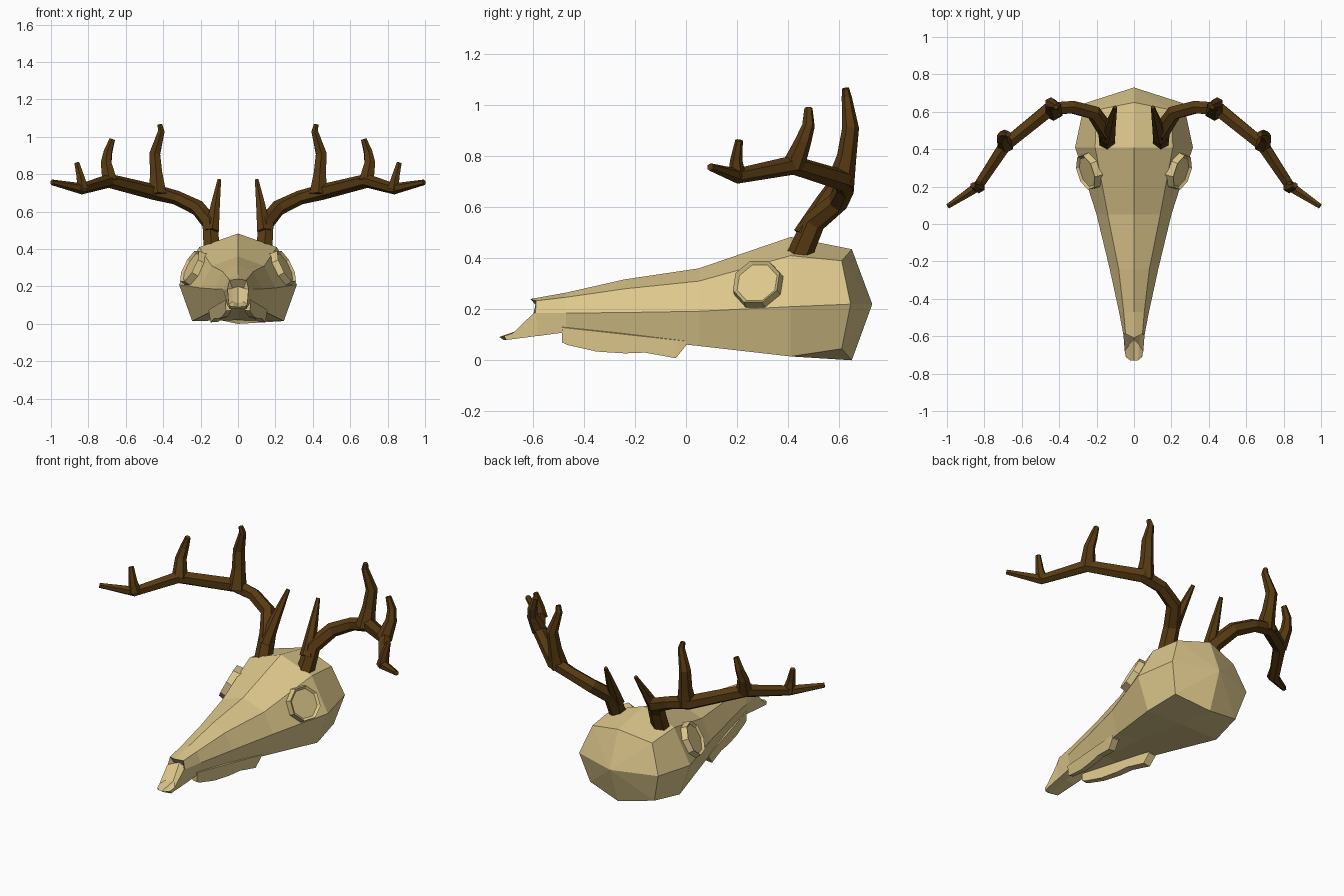
import bpy, bmesh, math
from mathutils import Vector, Matrix

if "Cube" in bpy.data.objects:
    bpy.data.objects.remove(bpy.data.objects["Cube"])


def material(name, rgb):
    m = bpy.data.materials.new(name)
    m.diffuse_color = (*rgb, 1)
    m.use_nodes = True
    m.node_tree.nodes["Principled BSDF"].inputs["Base Color"].default_value = m.diffuse_color
    return m


BONE = material("bone", (0.72, 0.57, 0.26))
BROWN = material("antler brown", (0.095, 0.042, 0.006))


def finish(name, bm, mat, mirror=True):
    bmesh.ops.remove_doubles(bm, verts=bm.verts, dist=0.0005)
    bmesh.ops.dissolve_degenerate(bm, edges=bm.edges, dist=0.0005)
    bmesh.ops.recalc_face_normals(bm, faces=bm.faces)
    me = bpy.data.meshes.new(name)
    bm.to_mesh(me)
    bm.free()
    me.materials.append(mat)
    ob = bpy.data.objects.new(name, me)
    bpy.context.collection.objects.link(ob)
    if mirror:
        mod = ob.modifiers.new("mirror", 'MIRROR')
        mod.use_mirror_merge = False
    return ob


def loft(bm, rings, cap=True):
    rows = [[bm.verts.new(p) for p in r] for r in rings]
    n = len(rows[0])
    for a, b in zip(rows, rows[1:]):
        for i in range(n):
            j = (i + 1) % n
            bm.faces.new((a[i], a[j], b[j], b[i]))
    if cap:
        bm.faces.new(rows[0])
        bm.faces.new(rows[-1])
    return rows


# Skull: half sections of top centre, brow ridge, side, lower edge, bottom centre
def flat(y, top, rx, rz, sx, sz, bx, bz, bottom):
    return [(0, y, top), (rx, y, rz), (sx, y, sz), (bx, y, bz), (0, y, bottom)]


sections = [
    [(0, -.73, .09), (.02, -.73, .092), (.042, -.712, .095), (.045, -.705, .08), (0, -.715, .08)],
    [(0, -.62, .11), (.028, -.65, .12), (.05, -.68, .105), (.045, -.7, .08), (0, -.71, .08)],
    [(0, -.56, .2), (.03, -.565, .19), (.056, -.597, .185), (.055, -.585, .095), (0, -.585, .105)],
    [(0, -.61, .24), (.045, -.587, .233), (.057, -.59, .185), (.055, -.58, .095), (0, -.58, .105)],
    flat(-.47, .265, .055, .247, .08, .185, .062, .11, .125),
    flat(-.24, .317, .082, .28, .13, .187, .1, .088, .11),
    flat(.05, .36, .14, .31, .2, .192, .163, .056, .08),
    flat(.41, .483, .208, .41, .315, .21, .245, .015, .02),
    [(0, .65, .435), (.2, .61, .39), (.265, .645, .22), (.215, .61, .045), (0, .65, 0)],
]
rings = [s + [(-x, y, z) for x, y, z in s[3:0:-1]] for s in sections]
bm = bmesh.new()
rows = loft(bm, rings, cap=False)
bm.faces.new(rows[0])
apex = bm.verts.new((0, .73, .22))
back = rows[-1]
for i in range(8):
    bm.faces.new((back[i], back[(i + 1) % 8], apex))
finish("skull", bm, BONE, mirror=False)

# Upper tooth rows: a wavy strip that follows the lower edge
tooth_profile = [(-.486, .07), (-.465, .06), (-.35, .034), (-.24, .027), (-.16, .03), (-.04, .008), (0, .058)]
strip = []
for y, z in tooth_profile:
    outer = .154 + y * .185
    top = .075 - y * .11
    width = .028 + (y + .49) * .035
    strip.append([(outer, y, z), (outer + .004, y, top),
                  (outer - width, y, top + .015), (outer - width, y, z + .004)])
bm = bmesh.new()
loft(bm, strip)
finish("tooth_rows", bm, BONE)

# Eye sockets: eight sided raised rims with a shallow recess
bm = bmesh.new()
bmesh.ops.create_cone(bm, cap_ends=True, segments=8, radius1=.108, radius2=.098, depth=.07)
lid = max(bm.faces, key=lambda f: f.calc_center_median().z)
bmesh.ops.inset_region(bm, faces=[lid], thickness=.014)
bmesh.ops.translate(bm, verts=lid.verts, vec=(0, 0, -.012))
axis = Vector((.85, -.28, .445)).normalized()
turn = axis.to_track_quat('Z', 'Y').to_matrix().to_4x4()
bm.transform(Matrix.Translation((.23, .285, .293)) @ turn @ Matrix.Rotation(math.pi / 8, 4, 'Z'))
finish("eye_sockets", bm, BONE)


# Antlers: six sided tapered tubes
def tube(name, path, sides=6):
    pts = [Vector(p[:3]) for p in path]
    rings, side = [], None
    for i, (p, (_, _, _, r)) in enumerate(zip(pts, path)):
        t = (pts[min(i + 1, len(pts) - 1)] - pts[max(i - 1, 0)]).normalized()
        side = side or Vector((0, 1, 0))
        side = (side - t * side.dot(t)).normalized()
        up = t.cross(side)
        rings.append([p + r * (side * math.cos(a) + up * math.sin(a))
                      for a in (2 * math.pi * k / sides for k in range(sides))])
    bm = bmesh.new()
    loft(bm, rings)
    finish(name, bm, BROWN)


tube("main_beams", [(.14, .44, .40, .05), (.15, .5, .54, .046), (.215, .595, .62, .042),
                    (.33, .625, .675, .038), (.45, .615, .705, .042), (.69, .42, .765, .038),
                    (.835, .2, .722, .03), (.995, .095, .757, .015)])
tube("brow_tines", [(.14, .46, .49, .042), (.122, .54, .63, .028), (.1, .625, .77, .011)])
tube("rear_tines", [(.43, .605, .69, .055), (.437, .63, .8, .038), (.445, .645, .91, .033),
                    (.41, .63, 1.03, .02), (.418, .625, 1.066, .014)])
tube("middle_tines", [(.685, .42, .76, .045), (.705, .46, .86, .032), (.695, .48, .92, .025),
                      (.672, .48, .988, .016)])
tube("outer_tines", [(.83, .2, .72, .036), (.842, .197, .785, .024), (.862, .208, .862, .015)])
